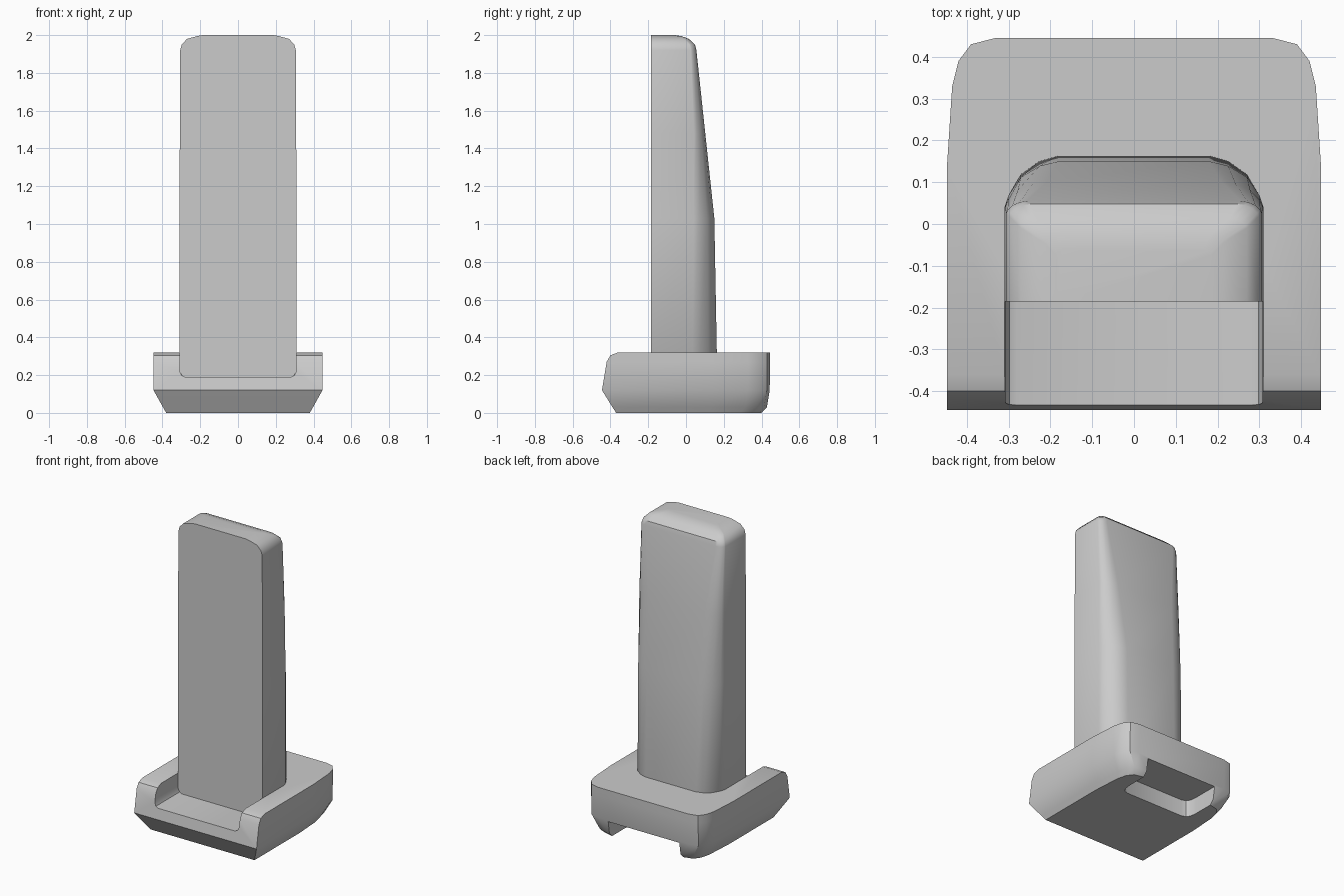
import bpy, bmesh

if "Cube" in bpy.data.objects:
    bpy.data.objects.remove(bpy.data.objects["Cube"])


def mirror_half(half):
    """Close a right-hand outline (front to back) with its mirror image."""
    return half + [(-x, y) for x, y in reversed(half)]


def loft(name, loops):
    bm = bmesh.new()
    rings = [[bm.verts.new(p) for p in loop] for loop in loops]
    for a, b in zip(rings, rings[1:]):
        n = len(a)
        for i in range(n):
            j = (i + 1) % n
            bm.faces.new((a[i], a[j], b[j], b[i]))
    bm.faces.new(list(reversed(rings[0])))
    bm.faces.new(rings[-1])
    bmesh.ops.recalc_face_normals(bm, faces=bm.faces)
    mesh = bpy.data.meshes.new(name)
    bm.to_mesh(mesh)
    bm.free()
    ob = bpy.data.objects.new(name, mesh)
    bpy.context.collection.objects.link(ob)
    return ob


def select(ob):
    bpy.ops.object.select_all(action='DESELECT')
    ob.select_set(True)
    bpy.context.view_layer.objects.active = ob


def cut(ob, cutter):
    cutter.hide_render = True
    mod = ob.modifiers.new("cut", 'BOOLEAN')
    mod.operation = 'DIFFERENCE'
    mod.solver = 'EXACT'
    mod.object = cutter
    select(ob)
    bpy.ops.object.modifier_apply(modifier=mod.name)
    bpy.data.objects.remove(cutter)


# Dock base: square front corners, rounded back corners, chamfered underside
back_round = [(0, .30), (.012, .115), (.027, .055), (.057, .015), (.115, 0)]
base_loops = []
for z, w, front, back in [(0, .38, -.37, .40), (.03, .397, -.389, .428),
                          (.12, .447, -.445, .443), (.27, .447, -.42, .445),
                          (.305, .447, -.40, .445), (.32, .447, -.36, .445)]:
    half = [(w, front)] + [(w - dx, back - dy) for dx, dy in back_round]
    base_loops.append([(x, y, z) for x, y in mirror_half(half)])
base = loft("dock_base", base_loops)

# Front pocket, open towards the front, with rounded floor corners
pocket = mirror_half([(.28, .19), (.298, .198), (.308, .22), (.308, .30), (.315, .40)])
cut(base, loft("pocket_cutter", [[(x, y, z) for x, z in pocket] for y in (-.6, -.10)]))

# Cable opening under the back edge
opening = mirror_half([(.21, .19), (.24, .20), (.255, .225), (.26, .27), (.26, .6)])
cut(base, loft("opening_cutter", [[(x, y, z) for x, y in opening] for z in (-.1, .11)]))

# Handset: flat front, back that tapers towards the rounded top
handset_loops = []
for z, w, back, rx, ry in [(.19, .29, .165, .13, .13), (.22, .31, .165, .13, .13),
                           (1.03, .31, .15, .13, .11), (1.48, .308, .102, .10, .06),
                           (1.92, .306, .055, .05, .03), (1.95, .298, .048, .05, .03),
                           (1.98, .27, .015, .04, .025), (1.995, .215, -.025, .03, .02),
                           (2.0, .185, -.06, .02, .015)]:
    half = [(w, -.185), (w, back - ry), (w - .07 * rx, back - .75 * ry),
            (w - .3 * rx, back - .35 * ry), (w - .65 * rx, back - .1 * ry), (w - rx, back)]
    handset_loops.append([(x, y, z) for x, y in mirror_half(half)])
handset = loft("handset", handset_loops)

for ob in (base, handset):
    select(ob)
    bpy.ops.object.shade_smooth_by_angle(angle=0.6)
